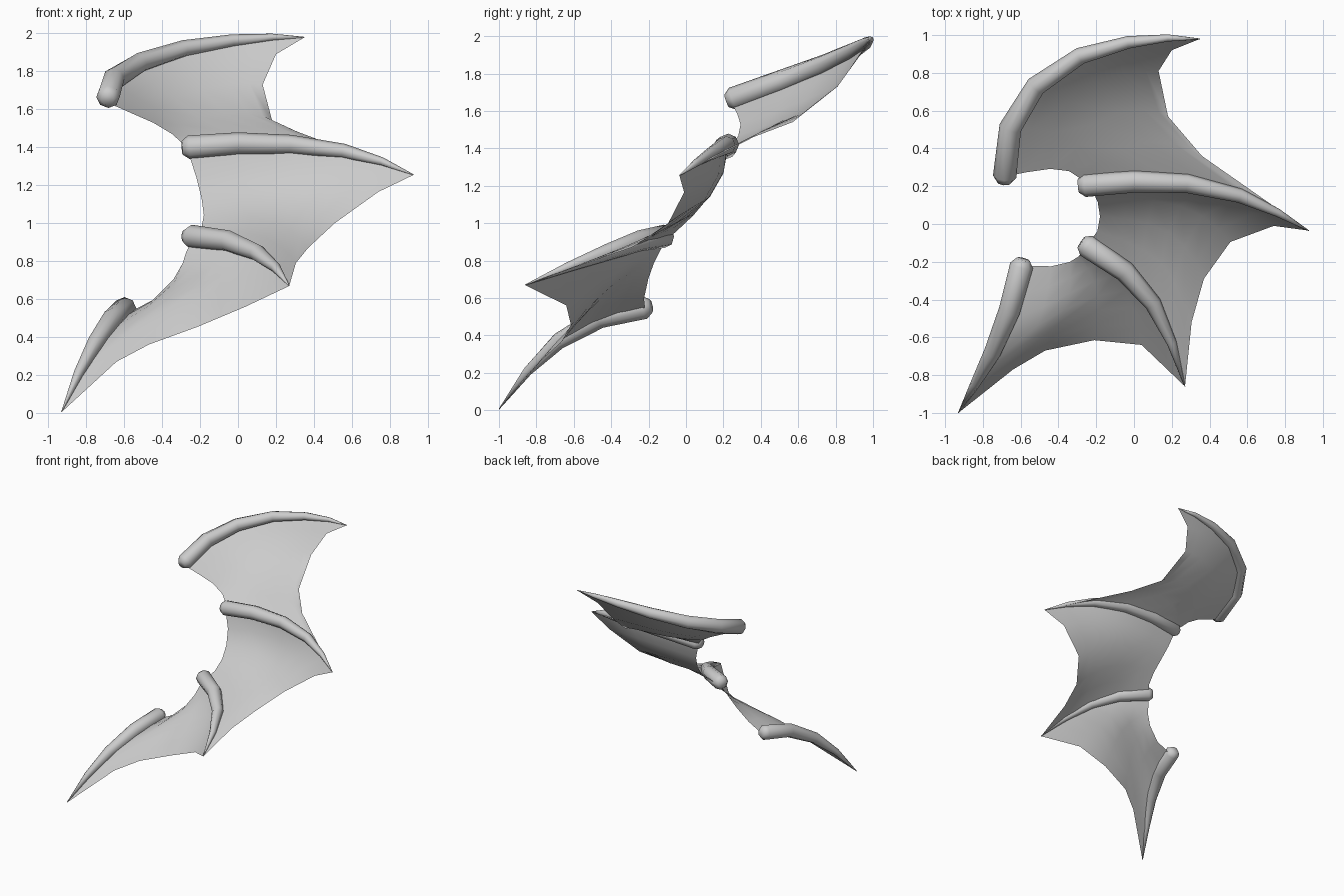
import bpy, bmesh, math
from mathutils import Vector as V

if "Cube" in bpy.data.objects:
    bpy.data.objects.remove(bpy.data.objects["Cube"])

# Finger bones, base to tip
BONES = {
    "bone_top": [(-.685, .25, 1.665), (-.655, .51, 1.76), (-.52, .73, 1.845), (-.285, .89, 1.92),
                 (-.03, .962, 1.962), (.18, .985, 1.98), (.35, .98, 1.98)],
    "bone_upper": [(-.26, .205, 1.40), (0, .225, 1.42), (.28, .215, 1.415), (.56, .15, 1.38),
                   (.76, .06, 1.325), (.925, -.035, 1.255)],
    "bone_lower": [(-.25, -.115, .93), (-.05, -.25, .905), (.1, -.42, .845), (.2, -.63, .765),
                   (.27, -.86, .67)],
    "bone_bottom": [(-.595, -.22, .55), (-.66, -.46, .495), (-.75, -.68, .37), (-.84, -.845, .21),
                    (-.93, -1, .005)],
}
# Free edges of the skin between neighbouring bones
INNER = [
    [(-.54, .28, 1.57), (-.38, .30, 1.50), (-.29, .25, 1.42)],
    [(-.21, .17, 1.21), (-.18, .08, 1.08), (-.18, -.02, .985)],
    [(-.28, -.15, .83), (-.30, -.185, .76), (-.40, -.225, .62)],
]
OUTER = [
    [(.20, .92, 1.89), (.13, .81, 1.73), (.18, .57, 1.54), (.36, .36, 1.46)],
    [(.74, -.01, 1.165), (.51, -.095, 1.0), (.37, -.29, .87), (.305, -.52, .79)],
    [(.04, -.64, .56), (-.21, -.615, .455), (-.47, -.67, .36), (-.64, -.77, .27)],
]
RADIUS, SIDES, NU, NV = .06, 8, 6, 5


def finish(name, bm):
    bmesh.ops.recalc_face_normals(bm, faces=bm.faces)
    me = bpy.data.meshes.new(name)
    bm.to_mesh(me)
    bm.free()
    for p in me.polygons:
        p.use_smooth = True
    ob = bpy.data.objects.new(name, me)
    bpy.context.collection.objects.link(ob)


def sample(pts, t):
    f = t * (len(pts) - 1)
    i = min(int(f), len(pts) - 2)
    return V(pts[i]).lerp(V(pts[i + 1]), f - i)


def taper(t):
    return RADIUS * (1 - t ** 1.8) + .002


# Tapered bone with a rounded base
def bone(name, pts):
    pts = [V(p) for p in pts]
    n = len(pts) - 1
    d0 = (pts[1] - pts[0]).normalized()
    stations = [(pts[0] - d0 * .035, RADIUS * .6, d0)]
    for i, p in enumerate(pts):
        d = (pts[min(i + 1, n)] - pts[max(i - 1, 0)]).normalized()
        stations.append((p, taper(i / n), d))
    bm = bmesh.new()
    rings = []
    for c, r, d in stations:
        side = d.cross(V((0, 0, 1))).normalized()
        up = side.cross(d)
        rings.append([bm.verts.new(c + r * (side * math.cos(a) + up * math.sin(a)))
                      for a in (2 * math.pi * k / SIDES for k in range(SIDES))])
    for a, b in zip(rings, rings[1:]):
        for k in range(SIDES):
            j = (k + 1) % SIDES
            bm.faces.new((a[k], a[j], b[j], b[k]))
    bm.faces.new(rings[0])
    bm.faces.new(rings[-1])
    finish(name, bm)


# Skin patch blended from two bones and two free edges
def skin(name, a, b, inner, outer):
    def low(pts):
        m = len(pts) - 1
        return [V(p) - V((0, 0, .5 * taper(i / m))) for i, p in enumerate(pts)]
    a, b = low(a), low(b)
    inner = [a[0]] + inner + [b[0]]
    outer = [a[-1]] + outer + [b[-1]]
    bm = bmesh.new()
    grid = []
    for i in range(NU + 1):
        u = i / NU
        row = []
        for j in range(NV + 1):
            v = j / NV
            p = sample(a, u).lerp(sample(b, u), v) + sample(inner, v).lerp(sample(outer, v), u)
            p -= a[0].lerp(b[0], v).lerp(a[-1].lerp(b[-1], v), u)
            row.append(bm.verts.new(p))
        grid.append(row)
    for r, s in zip(grid, grid[1:]):
        for j in range(NV):
            bm.faces.new((r[j], r[j + 1], s[j + 1], s[j]))
    finish(name, bm)


for name, pts in BONES.items():
    bone(name, pts)
ribs = list(BONES.values())
for k, name in enumerate(("skin_upper", "skin_middle", "skin_lower")):
    skin(name, ribs[k], ribs[k + 1], INNER[k], OUTER[k])
